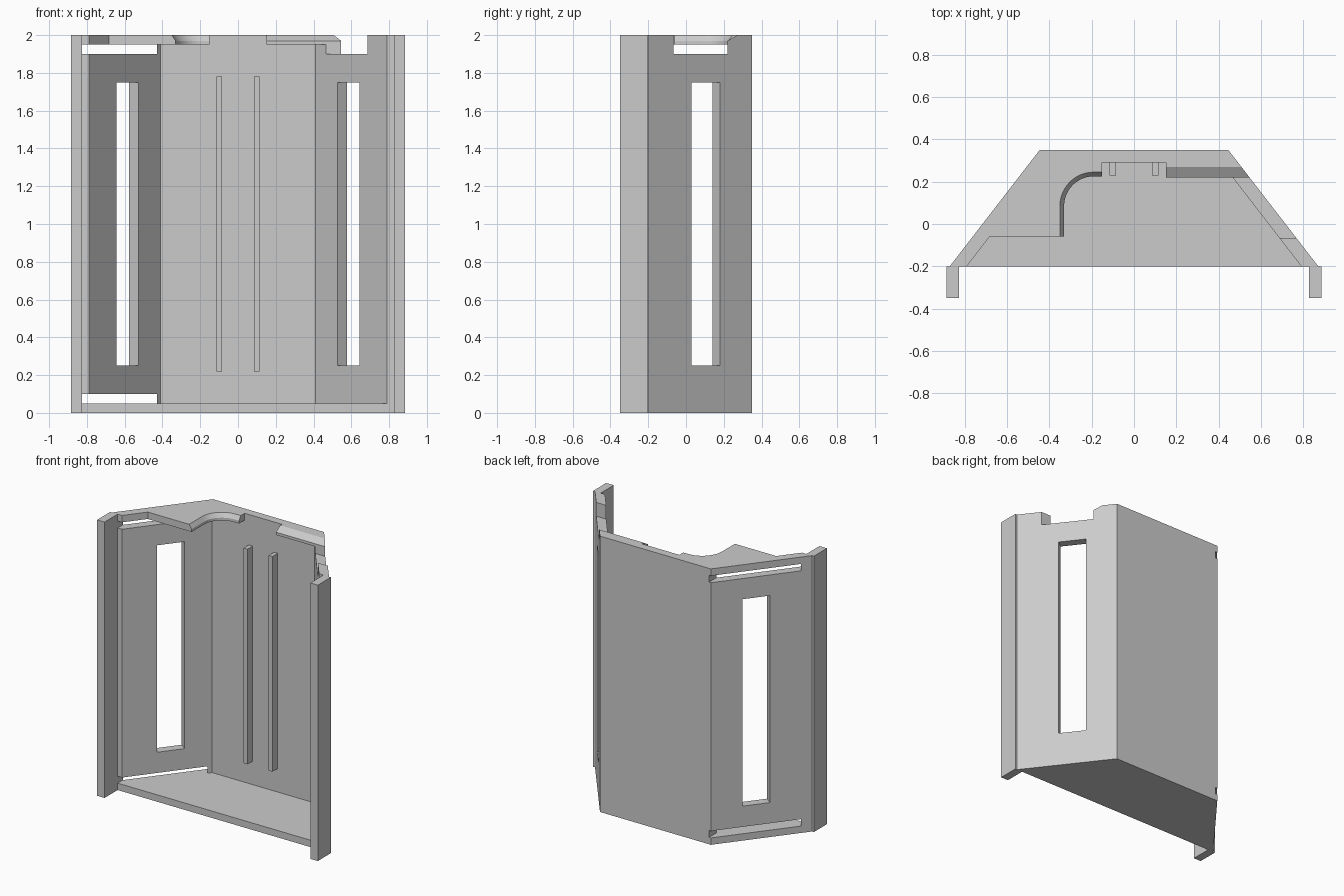
import bpy, bmesh, math
from mathutils import Matrix

if "Cube" in bpy.data.objects:
    bpy.data.objects.remove(bpy.data.objects["Cube"])

grey = bpy.data.materials.new("plain_grey")
grey.use_nodes = True
COLOR = (0.6, 0.6, 0.6, 1)
grey.diffuse_color = COLOR
grey.node_tree.nodes["Principled BSDF"].inputs["Base Color"].default_value = COLOR


def loft(name, rings):
    """Closed solid through (z, outline) rings with equal point counts."""
    bm = bmesh.new()
    loops = [[bm.verts.new((x, y, z)) for x, y in pts] for z, pts in rings]
    n = len(loops[0])
    bm.faces.new(loops[0][::-1])
    bm.faces.new(loops[-1])
    for a, b in zip(loops, loops[1:]):
        for i in range(n):
            j = (i + 1) % n
            bm.faces.new((a[i], a[j], b[j], b[i]))
    bmesh.ops.recalc_face_normals(bm, faces=bm.faces)
    me = bpy.data.meshes.new(name)
    bm.to_mesh(me)
    bm.free()
    me.materials.append(grey)
    ob = bpy.data.objects.new(name, me)
    bpy.context.collection.objects.link(ob)
    return ob


def rect(x0, x1, y0, y1):
    return [(x0, y0), (x1, y0), (x1, y1), (x0, y1)]


def box(name, x0, x1, y0, y1, z0, z1):
    return loft(name, [(z0, rect(x0, x1, y0, y1)), (z1, rect(x0, x1, y0, y1))])


SLOPE = 0.773


def outer(y):
    return 0.87 - (y + 0.2) * SLOPE


def inner(y):
    return outer(y) - 0.08


def trapezoid(edge, y0, y1):
    return [(-edge(y0), y0), (edge(y0), y0), (edge(y1), y1), (-edge(y1), y1)]


# Main housing with slanted sides
plan = trapezoid(outer, -0.2, 0.35)
housing = loft("housing", [(0, plan), (2, plan)])
cutters = []

# Hollow interior, open at the front
plan = trapezoid(inner, -0.3, 0.29)
cutters.append(loft("cavity_cutter", [(0.05, plan), (1.95, plan)]))


# Opening in the top plate, with a chamfered round corner
def opening(r):
    cx, cy = -0.19, 0.085
    arc = [(cx + r * math.cos(a), cy + r * math.sin(a))
           for a in (math.pi - math.pi / 2 * i / 12 for i in range(13))]
    return ([(-inner(-0.3), -0.3), (-inner(-0.06), -0.06), (cx - r, -0.06)] + arc
            + [(-0.15, cy + r), (-0.15, 0.29), (0.15, 0.29), (0.15, 0.1),
               (inner(0.1), 0.1), (inner(-0.3), -0.3)])


low, high = opening(0.14), opening(0.16)
cutters.append(loft("top_cutter", [(1.9, low), (1.97, low), (2, high), (2.05, high)]))

# Notch through the top of the left wall, chamfered at the back
low, high = rect(0.1, 0.95, -0.065, 0.22), rect(0.1, 0.95, -0.065, 0.27)
cutters.append(loft("notch_cutter", [(1.9, low), (1.97, low), (2, high), (2.05, high)]))

# Thin slots through the right wall, top and bottom
for z in (0.05, 1.9):
    cutters.append(box("slot_cutter", -0.825, -0.43, -0.25, 0.4, z, z + 0.05))

# Tall windows, square to the slanted walls
for side in (-1, 1):
    win = box("window_cutter", -0.095, 0.095, -0.15, 0.15, 0.25, 1.75)
    turn = math.atan2(1, -SLOPE * side)
    win.data.transform(Matrix.Translation((side * 0.61, 0.085, 0))
                       @ Matrix.Rotation(turn, 4, 'Z'))
    cutters.append(win)

bpy.context.view_layer.objects.active = housing
for cutter in cutters:
    mod = housing.modifiers.new("cut", 'BOOLEAN')
    mod.operation = 'DIFFERENCE'
    mod.solver = 'EXACT'
    mod.object = cutter
    bpy.ops.object.modifier_apply(modifier=mod.name)
for cutter in cutters:
    bpy.data.objects.remove(cutter)

# Front flanges and rear wall ribs
for side, label in ((-1, "right"), (1, "left")):
    x0, x1 = sorted((side * 0.825, side * 0.885))
    box(label + "_flange", x0, x1, -0.35, -0.2, 0, 2)
    x0, x1 = sorted((side * 0.085, side * 0.115))
    box(label + "_rib", x0, x1, 0.23, 0.29, 0.22, 1.78)
